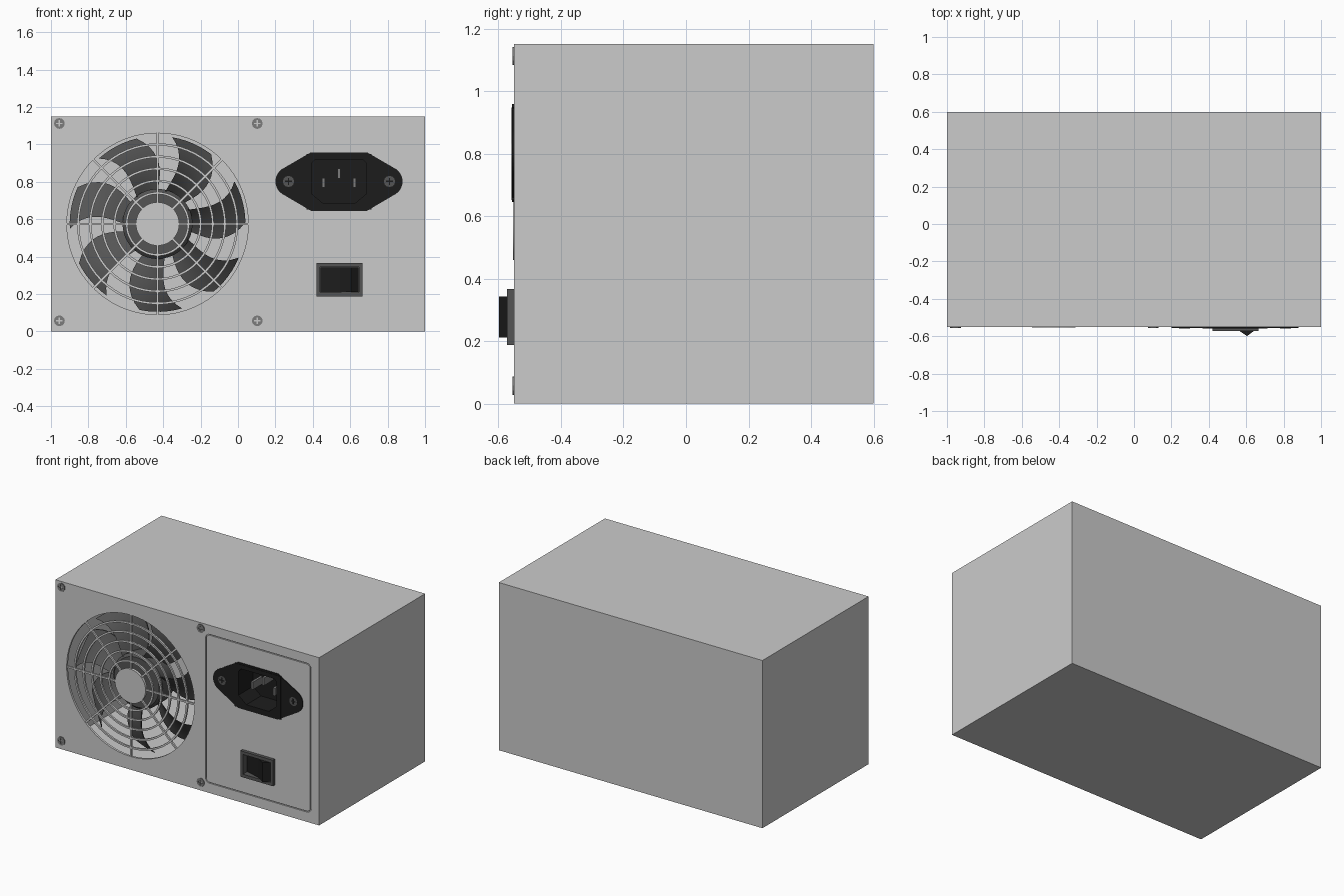
import bpy, bmesh, math
from math import sin, cos, radians, pi, tau

if "Cube" in bpy.data.objects:
    bpy.data.objects.remove(bpy.data.objects["Cube"])

FRONT = -0.55
FAN = (-0.43, 0.575)


def material(name, v):
    m = bpy.data.materials.new(name)
    m.diffuse_color = (v, v, v, 1)
    m.use_nodes = True
    m.node_tree.nodes["Principled BSDF"].inputs["Base Color"].default_value = m.diffuse_color
    return m


BLACK = material("black_plastic", 0.012)
DARK = material("dark_plastic", 0.09)
STEEL = material("dark_steel", 0.2)


def finish(name, bm, mat=None, smooth=False):
    bmesh.ops.recalc_face_normals(bm, faces=bm.faces)
    me = bpy.data.meshes.new(name)
    bm.to_mesh(me)
    bm.free()
    ob = bpy.data.objects.new(name, me)
    bpy.context.collection.objects.link(ob)
    if mat:
        me.materials.append(mat)
    bpy.ops.object.select_all(action='DESELECT')
    ob.select_set(True)
    bpy.context.view_layer.objects.active = ob
    if smooth:
        bpy.ops.object.shade_smooth_by_angle(angle=radians(35))
    return ob


def prism(name, pts, y0, y1, mat=None, smooth=False):
    """Extrude an x-z outline along y."""
    bm = bmesh.new()
    a = [bm.verts.new((x, y0, z)) for x, z in pts]
    b = [bm.verts.new((x, y1, z)) for x, z in pts]
    bm.faces.new(a)
    bm.faces.new(b[::-1])
    for i in range(len(a)):
        j = (i + 1) % len(a)
        bm.faces.new((a[i], b[i], b[j], a[j]))
    return finish(name, bm, mat, smooth)


def rect(x0, x1, z0, z1):
    return [(x0, z0), (x1, z0), (x1, z1), (x0, z1)]


def arc(cx, cz, r, a0, a1, n):
    return [(cx + r * cos(radians(a0 + (a1 - a0) * i / n)),
             cz + r * sin(radians(a0 + (a1 - a0) * i / n))) for i in range(n + 1)]


def circle(cx, cz, r, n):
    return arc(cx, cz, r, 0, 360, n)[:-1]


def round_rect(x0, x1, z0, z1, r):
    return (arc(x1 - r, z1 - r, r, 0, 90, 5) + arc(x0 + r, z1 - r, r, 90, 180, 5)
            + arc(x0 + r, z0 + r, r, 180, 270, 5) + arc(x1 - r, z0 + r, r, 270, 360, 5))


def cut(ob, cutter):
    mod = ob.modifiers.new("cut", 'BOOLEAN')
    mod.operation = 'DIFFERENCE'
    mod.solver = 'EXACT'
    mod.object = cutter
    bpy.context.view_layer.objects.active = ob
    bpy.ops.object.modifier_apply(modifier=mod.name)
    bpy.data.objects.remove(cutter, do_unlink=True)


def lathe(name, profile, mat=None, n=64):
    """Spin a closed (radius, y) loop around the fan axis."""
    bm = bmesh.new()
    rows = [[bm.verts.new((FAN[0] + r * cos(tau * i / n), y, FAN[1] + r * sin(tau * i / n)))
             for r, y in profile] for i in range(n)]
    m = len(profile)
    for i in range(n):
        a, b = rows[i], rows[(i + 1) % n]
        for k in range(m):
            bm.faces.new((a[k], b[k], b[(k + 1) % m], a[(k + 1) % m]))
    return finish(name, bm, mat, True)


# Hollow case with openings for the fan, inlet and switch
case = prism("case", rect(-1, 1, 0, 1.15), FRONT, 0.6)
cut(case, prism("c", rect(-0.985, 0.985, 0.015, 1.135), FRONT + 0.015, 0.585))
cut(case, prism("c", circle(*FAN, 0.485, 96), -0.7, -0.5))
cut(case, prism("c", rect(0.37, 0.71, 0.66, 0.94), -0.7, -0.5))
cut(case, prism("c", rect(0.43, 0.655, 0.2, 0.355), -0.7, -0.5))

# Fine groove around the connector panel
groove = prism("c", round_rect(0.139, 0.939, 0.067, 1.088, 0.03), -0.6, FRONT + 0.008)
cut(groove, prism("c", round_rect(0.145, 0.933, 0.073, 1.082, 0.025), -0.7, -0.4))
cut(case, groove)

# Fan grille: rings, spokes and centre disc
for i, r in enumerate((0.165, 0.23, 0.295, 0.36, 0.425)):
    w = 0.006
    lathe(f"grille_ring_{i}", [(r - w, -0.549), (r + w, -0.549), (r + w, -0.537), (r - w, -0.537)])
for i in range(8):
    a = i * pi / 4
    ux, uz = cos(a), sin(a)
    pts = [(FAN[0] + r * ux - s * uz, FAN[1] + r * uz + s * ux)
           for r, s in ((0.1, -0.006), (0.49, -0.006), (0.49, 0.006), (0.1, 0.006))]
    prism(f"grille_spoke_{i}", pts, -0.548, -0.536)
prism("grille_centre", circle(*FAN, 0.116, 48), -0.553, -0.535, smooth=True)

# Fan hub with chamfered front edge
lathe("fan_hub", [(0.001, -0.485), (0.17, -0.485), (0.187, -0.468), (0.187, -0.34), (0.001, -0.34)], DARK)

# Seven swept, pitched fan blades
bm = bmesh.new()
NR, NA = 10, 6
for b in range(7):
    base = 15 + b * 360 / 7
    layers = []
    for thick in (0, 0.008):
        grid = []
        for i in range(NR + 1):
            t = i / NR
            r = 0.18 + 0.29 * t
            mid = base - 9 * (1 - t) - 32 * t * (1 - t)
            half = 19 - 5 * t
            row = []
            for j in range(NA + 1):
                s = 2 * j / NA - 1
                a = radians(mid + half * s)
                y = -0.425 - 0.055 * s + 0.012 * (1 - s * s) + thick
                row.append(bm.verts.new((FAN[0] + r * cos(a), y, FAN[1] + r * sin(a))))
            grid.append(row)
        for i in range(NR):
            for j in range(NA):
                bm.faces.new((grid[i][j], grid[i + 1][j], grid[i + 1][j + 1], grid[i][j + 1]))
        layers.append(grid)
    p, q = [[g[0][j] for j in range(NA)] + [g[i][NA] for i in range(NR)]
            + [g[NR][j] for j in range(NA, 0, -1)] + [g[i][0] for i in range(NR, 0, -1)]
            for g in layers]
    for k in range(len(p)):
        m = (k + 1) % len(p)
        bm.faces.new((p[k], p[m], q[m], q[k]))
finish("fan_blades", bm, DARK, True)


def screw(name, x, z, r, y0, mat):
    ob = prism(name, circle(x, z, r, 12), y0, FRONT + 0.01, mat)
    l, w, d = r * 0.6, r * 0.13, y0 + 0.005
    cut(ob, prism("c", rect(x - l, x + l, z - w, z + w), -0.7, d))
    cut(ob, prism("c", rect(x - w, x + w, z - l, z + l), -0.7, d))


# Case screws at the corners of the fan plate
for i, x in enumerate((-0.955, 0.103)):
    for j, z in enumerate((0.057, 1.112)):
        screw(f"case_screw_{i}{j}", x, z, 0.029, -0.555, STEEL)

# Power inlet: eared flange with socket cavity
CX, CZ = 0.54, 0.802
outline = (arc(CX + 0.26, CZ, 0.08, -55, 55, 10) + [(CX + 0.15, 0.958), (CX - 0.15, 0.958)]
           + arc(CX - 0.26, CZ, 0.08, 125, 235, 10) + [(CX - 0.15, 0.645), (CX + 0.15, 0.645)])
inlet = prism("inlet_flange", outline, -0.556, -0.545, BLACK)
cut(inlet, prism("c", rect(0.38, 0.70, 0.67, 0.93), -0.7, -0.5))


def socket(g):
    x0, x1, z0, z1 = 0.395 - g, 0.685 + g, 0.685 - g, 0.92 + g
    return [(x0 + 0.06, z0), (x1 - 0.06, z0), (x1, z0 + 0.05), (x1, z1 - 0.02),
            (x1 - 0.02, z1), (x0 + 0.02, z1), (x0, z1 - 0.02), (x0, z0 + 0.05)]


body = prism("inlet_socket", rect(0.365, 0.715, 0.652, 0.948), -0.559, -0.38, BLACK)
cut(body, prism("c", socket(0), -0.7, -0.40))
for i, (x, z) in enumerate(((0.457, 0.795), (0.622, 0.795), (0.54, 0.845))):
    prism(f"inlet_pin_{i}", rect(x - 0.008, x + 0.008, z - 0.026, z + 0.026), -0.50, -0.39, STEEL)
for i, x in enumerate((CX - 0.27, CX + 0.27)):
    screw(f"inlet_screw_{i}", x, CZ, 0.03, -0.558, DARK)

# Rocker switch: bezel and tilted rocker
bezel = prism("switch_bezel", rect(0.42, 0.665, 0.188, 0.366), -0.573, -0.49, DARK)
cut(bezel, prism("c", rect(0.438, 0.647, 0.21, 0.345), -0.7, -0.5))
bm = bmesh.new()
prof = [(0.441, -0.50), (0.441, -0.53), (0.545, -0.56), (0.605, -0.599), (0.644, -0.57), (0.644, -0.50)]
lo, hi = ([bm.verts.new((x, y, z)) for x, y in prof] for z in (0.212, 0.343))
bm.faces.new(lo)
bm.faces.new(hi[::-1])
for k in range(len(prof)):
    m = (k + 1) % len(prof)
    bm.faces.new((lo[k], lo[m], hi[m], hi[k]))
finish("switch_rocker", bm, BLACK)
